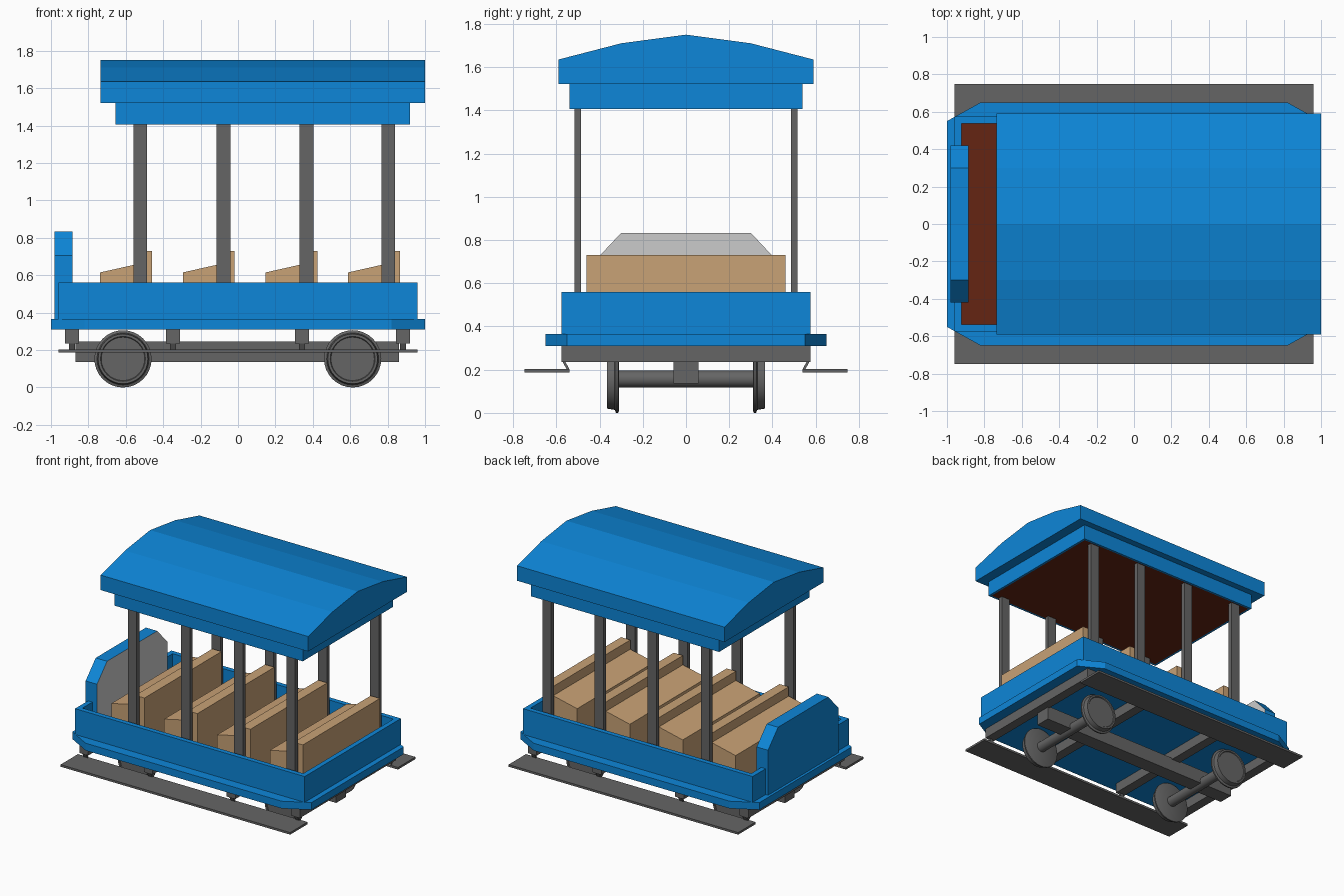
import bpy, bmesh, math
from mathutils import Vector

if "Cube" in bpy.data.objects:
    bpy.data.objects.remove(bpy.data.objects["Cube"])


def material(name, rgb):
    m = bpy.data.materials.new(name)
    m.diffuse_color = (*rgb, 1)
    m.use_nodes = True
    m.node_tree.nodes["Principled BSDF"].inputs["Base Color"].default_value = m.diffuse_color
    return m


BLUE = material("blue_paint", (0.004, 0.24, 0.69))
WOOD = material("light_wood", (0.58, 0.36, 0.18))
BROWN = material("brown_board", (0.13, 0.018, 0.006))
METAL = material("dark_metal", (0.13, 0.13, 0.13))
GREY = material("plain_grey", (0.6, 0.6, 0.6))


def finish(name, bm, *mats):
    bmesh.ops.recalc_face_normals(bm, faces=bm.faces)
    me = bpy.data.meshes.new(name)
    bm.to_mesh(me)
    bm.free()
    for m in mats:
        me.materials.append(m)
    ob = bpy.data.objects.new(name, me)
    bpy.context.collection.objects.link(ob)
    return ob


def prism_bm(pts, axis, lo, hi):
    """Extrude a 2D outline along an axis from lo to hi."""
    bm = bmesh.new()
    place = {'x': lambda a, b: (lo, a, b), 'y': lambda a, b: (a, lo, b),
             'z': lambda a, b: (a, b, lo)}[axis]
    face = bm.faces.new([bm.verts.new(place(a, b)) for a, b in pts])
    out = bmesh.ops.extrude_face_region(bm, geom=[face])
    step = Vector([(hi - lo) * (axis == k) for k in 'xyz'])
    bmesh.ops.translate(bm, vec=step, verts=[v for v in out['geom'] if isinstance(v, bmesh.types.BMVert)])
    bmesh.ops.recalc_face_normals(bm, faces=bm.faces)
    return bm


def prism(name, pts, axis, lo, hi, mat):
    return finish(name, prism_bm(pts, axis, lo, hi), mat)


def box_bm(x, y, z):
    return prism_bm([(x[0], y[0]), (x[1], y[0]), (x[1], y[1]), (x[0], y[1])], 'z', *z)


def box(name, x, y, z, mat):
    return finish(name, box_bm(x, y, z), mat)


def face_towards(bm, d):
    return max(bm.faces, key=lambda f: f.normal.dot(Vector(d)))


def mirrored(half):
    return half + [(-a, b) for a, b in reversed(half) if a]


# floor plate with cut corners
prism("floor_plate", [(-1, -.55), (-.82, -.65), (.82, -.65), (1, -.55),
                      (1, .55), (.82, .65), (-.82, .65), (-1, .55)], 'z', .31, .365, BLUE)

# open tub body with brown floor
bm = box_bm((-.96, .96), (-.575, .575), (.365, .56))
floor = face_towards(bm, (0, 0, 1))
bmesh.ops.inset_individual(bm, faces=[floor], thickness=.052)
floor = bmesh.ops.extrude_discrete_faces(bm, faces=[floor])['faces'][0]
rim = list(floor.verts)
bmesh.ops.translate(bm, vec=(0, 0, -.18), verts=rim)
floor.material_index = 1
# close the inner walls between the rim and the dropped floor
bmesh.ops.bridge_loops(bm, edges=[e for e in bm.edges if e.is_boundary]) if any(
    e.is_boundary for e in bm.edges) else None
finish("body_tub", bm, BLUE, BROWN)

# dash board at the end, grey inner face
bm = prism_bm(mirrored([(.42, .365), (.42, .705), (.30, .833)]), 'x', -.98, -.885)
face_towards(bm, (1, 0, 0)).material_index = 1
finish("end_board", bm, BLUE, GREY)

# benches and roof posts
for i, x in enumerate((-.737, -.295, .148, .588)):
    prism(f"bench_{i + 1}", [(x, .37), (x + .277, .37), (x + .277, .73), (x + .2, .73),
                             (x + .2, .66), (x, .615)], 'y', -.46, .46, WOOD)
for i, x in enumerate((-.523, -.078, .366, .803)):
    for s in (-1, 1):
        y = sorted((s * .485, s * .517))
        box(f"roof_post_{i + 1}", (x - .037, x + .037), y, (.37, 1.42), METAL)

# roof frame with brown ceiling
bm = box_bm((-.655, .92), (-.54, .54), (1.407, 1.53))
ceiling = face_towards(bm, (0, 0, -1))
bmesh.ops.inset_individual(bm, faces=[ceiling], thickness=.022)
ceiling.material_index = 1
finish("roof_frame", bm, BLUE, BROWN)

# faceted roof
prism("roof", mirrored([(.59, 1.522), (.59, 1.635), (.30, 1.71), (0, 1.75)]), 'x', -.735, 1, BLUE)

# underframe beams with hanging step brackets
box("centre_beam", (-.868, .862), (-.058, .058), (.137, .245), METAL)
for i, x in enumerate((-.887, -.348, .343, .883)):
    box(f"cross_beam_{i + 1}", (x - .037, x + .037), (-.575, .575), (.235, .312), METAL)
    for s in (-1, 1):
        prism(f"step_bracket_{i + 1}", [(s * .56, .24), (s * .573, .24), (s * .553, .203), (s * .59, .203),
              (s * .59, .187), (s * .575, .187), (s * .54, .205)][:3] + [(s * .54, .203)],
              'x', x - .016, x + .016, METAL)

# running boards along both sides
for s in (-1, 1):
    box("running_board", (-.96, .96), sorted((s * .54, s * .748)), (.187, .203), METAL)

# flanged wheels on axles
PROFILE = [(.31, 0), (.31, .145), (.314, .153), (.324, .153), (.33, .139), (.366, .133),
           (.366, .12), (.36, .116), (.36, 0)]


def wheel(name, x, s):
    bm = bmesh.new()
    vs = [bm.verts.new((x, s * y, .153 + r)) for y, r in PROFILE]
    es = [bm.edges.new(p) for p in zip(vs, vs[1:])]
    bmesh.ops.spin(bm, geom=vs + es, cent=(x, 0, .153), axis=(0, 1, 0), angle=math.tau, steps=32)
    bmesh.ops.remove_doubles(bm, verts=bm.verts, dist=1e-4)
    return finish(name, bm, METAL)


smooth = []
for x in (-.615, .613):
    smooth += [wheel("wheel", x, s) for s in (-1, 1)]
    ring = [(x + .039 * math.cos(a * math.tau / 20), .157 + .039 * math.sin(a * math.tau / 20))
            for a in range(20)]
    smooth.append(prism("axle", ring, 'y', -.315, .315, METAL))
bpy.ops.object.select_all(action='DESELECT')
for ob in smooth:
    ob.select_set(True)
bpy.context.view_layer.objects.active = smooth[0]
bpy.ops.object.shade_smooth_by_angle(angle=math.radians(30))
